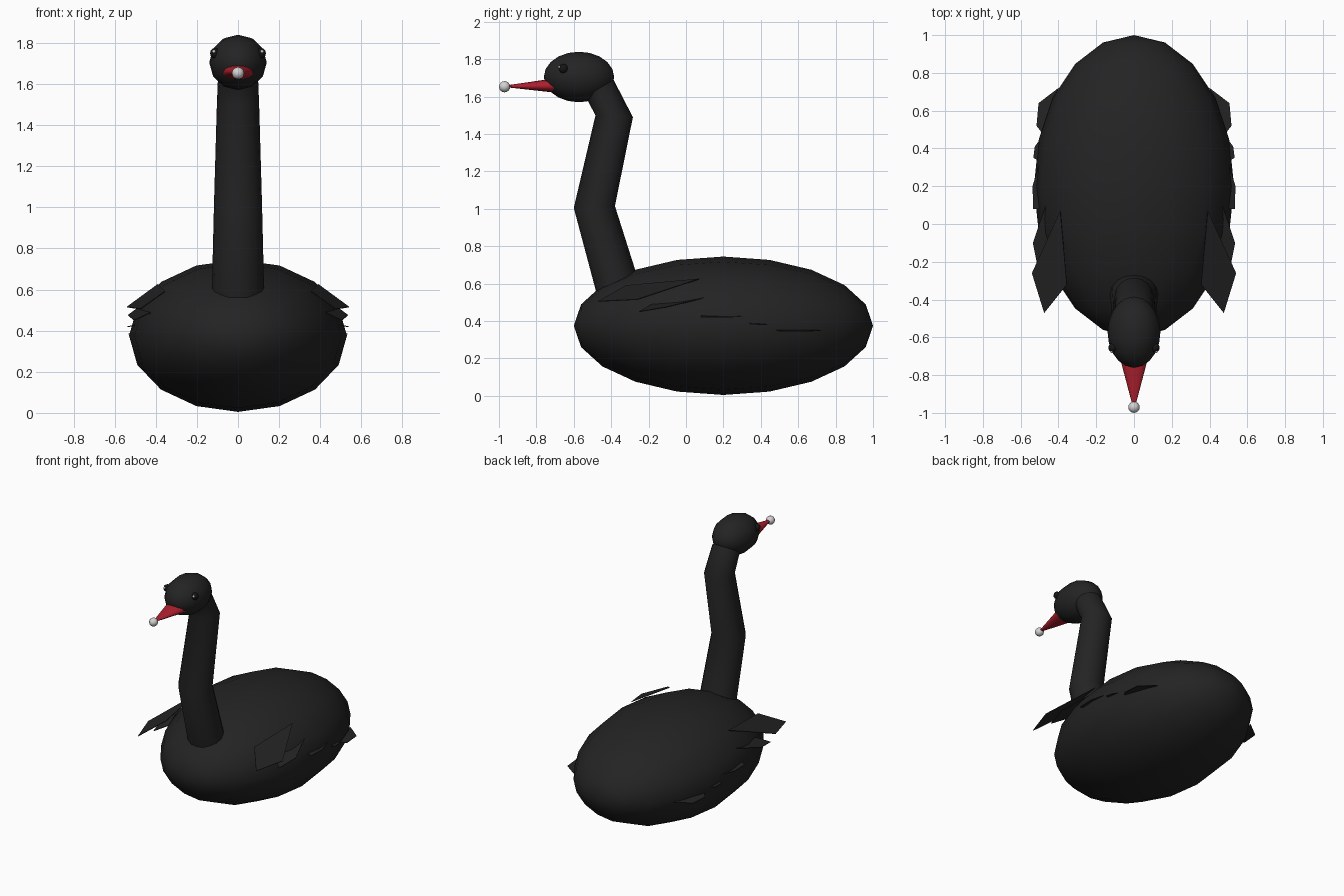
import bpy, bmesh, math
from mathutils import Matrix, Vector

if "Cube" in bpy.data.objects:
    bpy.data.objects.remove(bpy.data.objects["Cube"])


def material(name, r, g, b):
    m = bpy.data.materials.new(name)
    m.use_nodes = True
    m.diffuse_color = (r, g, b, 1)
    bsdf = m.node_tree.nodes["Principled BSDF"]
    bsdf.inputs["Base Color"].default_value = (r, g, b, 1)
    bsdf.inputs["Roughness"].default_value = 0.7
    return m


plumage = material("black plumage", 0.017, 0.017, 0.017)
eye_black = material("eye black", 0.008, 0.008, 0.008)
red = material("beak red", 0.42, 0.014, 0.027)
white = material("pale tip", 0.65, 0.65, 0.65)


def finish(name, bm, mat, smooth=True):
    bmesh.ops.recalc_face_normals(bm, faces=bm.faces[:])
    mesh = bpy.data.meshes.new(name)
    bm.to_mesh(mesh)
    bm.free()
    mesh.materials.append(mat)
    obj = bpy.data.objects.new(name, mesh)
    bpy.context.collection.objects.link(obj)
    if smooth:
        bpy.ops.object.select_all(action="DESELECT")
        obj.select_set(True)
        bpy.context.view_layer.objects.active = obj
        bpy.ops.object.shade_smooth_by_angle(angle=math.radians(45))
    return obj


def ellipsoid(name, centre, radii, mat, segments=12, rings=8):
    # Poles lie along the y axis
    bm = bmesh.new()
    bmesh.ops.create_uvsphere(bm, u_segments=segments, v_segments=rings, radius=1)
    place = Matrix.Translation(centre) @ Matrix.Diagonal((*radii, 1))
    bm.transform(place @ Matrix.Rotation(math.pi / 2, 4, "X"))
    return finish(name, bm, mat)


def loft(name, rings, mat, count=16):
    # Each ring: centre y, centre z, half width, half depth, rise of its back edge
    bm = bmesh.new()
    loops = []
    for y, z, rx, ry, rise in rings:
        angles = [2 * math.pi * i / count for i in range(count)]
        loops.append([bm.verts.new((rx * math.cos(a), y + ry * math.sin(a),
                                    z + rise * math.sin(a))) for a in angles])
    for low, high in zip(loops, loops[1:]):
        for i in range(count):
            j = (i + 1) % count
            bm.faces.new((low[i], low[j], high[j], high[i]))
    bm.faces.new(loops[0])
    bm.faces.new(loops[-1])
    return finish(name, bm, mat)


# Body, neck and head
ellipsoid("body", (0, 0.2, 0.375), (0.53, 0.8, 0.37), plumage, 16, 10)
loft("neck", [(-0.335, 0.48, 0.13, 0.125, 0),
              (-0.49, 1.01, 0.117, 0.11, 0.005),
              (-0.384, 1.495, 0.103, 0.1, -0.005),
              (-0.462, 1.645, 0.097, 0.075, 0.045)], plumage)
ellipsoid("head", (0, -0.572, 1.705), (0.14, 0.188, 0.135), plumage, 12, 10)

# Beak with a ball on the tip
loft("beak", [(-0.68, 1.66, 0.082, 0, 0.041),
              (-0.975, 1.655, 0.004, 0, 0.003)], red)
ellipsoid("beak_tip", (0, -0.97, 1.653), (0.03, 0.03, 0.03), white)

# Feather outlines on the left side, from the shoulder towards the tail
feathers = [
    [(0.39, 0.07, 0.625), (0.54, -0.26, 0.515), (0.475, -0.47, 0.505), (0.355, -0.32, 0.59)],
    [(0.46, 0.12, 0.53), (0.535, -0.1, 0.475), (0.505, -0.25, 0.45), (0.42, -0.18, 0.49)],
    [(0.50, 0.32, 0.425), (0.537, 0.2, 0.42), (0.533, 0.08, 0.42), (0.45, 0.08, 0.44)],
    [(0.46, 0.5, 0.38), (0.525, 0.41, 0.38), (0.533, 0.35, 0.385), (0.47, 0.32, 0.39)],
    [(0.40, 0.72, 0.35), (0.505, 0.64, 0.345), (0.516, 0.52, 0.345), (0.47, 0.46, 0.355)],
]

for side, label in ((1, "left"), (-1, "right")):
    for number, outline in enumerate(feathers, 1):
        bm = bmesh.new()
        bm.faces.new([bm.verts.new((side * x, y, z)) for x, y, z in outline])
        plate = finish(f"{label}_feather_{number}", bm, plumage, False)
        thickness = plate.modifiers.new("thickness", "SOLIDIFY")
        thickness.thickness = 0.004
        thickness.offset = 0
    # Eyes with a small glint
    ellipsoid(f"{label}_eye", (side * 0.112, -0.655, 1.75), (0.024, 0.024, 0.026), eye_black)
    ellipsoid(f"{label}_eye_glint", (side * 0.117, -0.676, 1.758), (0.008, 0.008, 0.008),
              white, 8, 6)
